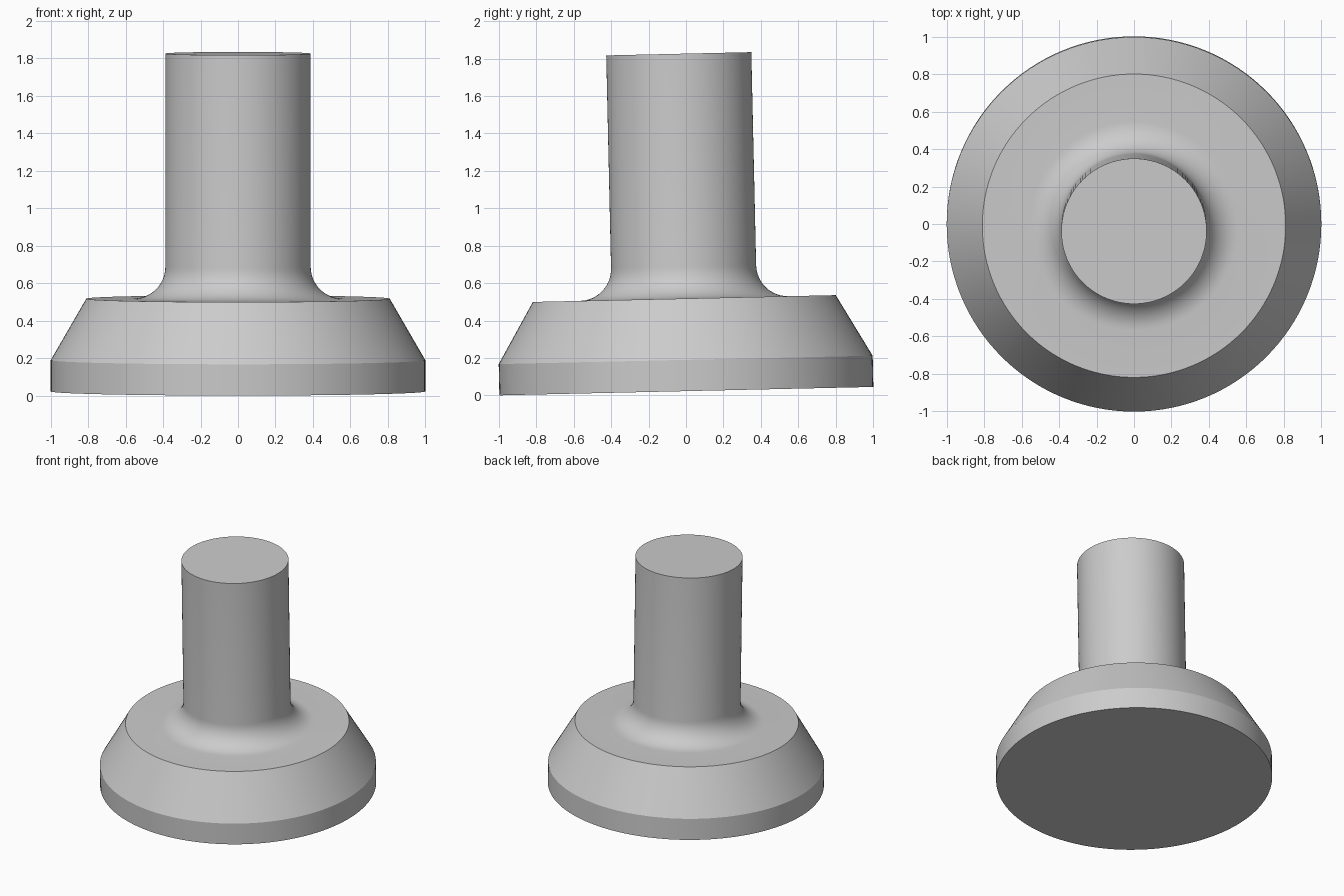
import bpy, bmesh, math

if "Cube" in bpy.data.objects:
    bpy.data.objects.remove(bpy.data.objects["Cube"])

SEGMENTS = 128
TILT = 0.0225          # slight lean towards the front
STEM_R, STEM_TOP = 0.388, 1.804
SHOULDER_Z, FILLET = 0.495, 0.17

# Profile: flat bottom, vertical rim, conical flank, shoulder, fillet, stem
profile = [(1.0, 0.0), (1.0, 0.167), (0.81, SHOULDER_Z)]
for i in range(13):
    a = math.radians(90 * i / 12)
    profile.append((STEM_R + FILLET * (1 - math.sin(a)),
                    SHOULDER_Z + FILLET * (1 - math.cos(a))))
profile.append((STEM_R, STEM_TOP))

# Turn the profile around the axis
bm = bmesh.new()
rings = []
for r, z in profile:
    rings.append([bm.verts.new((r * math.cos(2 * math.pi * k / SEGMENTS),
                                r * math.sin(2 * math.pi * k / SEGMENTS), z))
                  for k in range(SEGMENTS)])
for low, high in zip(rings, rings[1:]):
    for k in range(SEGMENTS):
        n = (k + 1) % SEGMENTS
        bm.faces.new((low[k], low[n], high[n], high[k]))
bm.faces.new(rings[0][::-1])   # underside
bm.faces.new(rings[-1])        # stem end
mesh = bpy.data.meshes.new("flanged_stem")
bm.to_mesh(mesh)
bm.free()

body = bpy.data.objects.new("flanged_stem", mesh)
bpy.context.collection.objects.link(body)
body.rotation_euler.x = TILT
body.location = (0, 0.002, math.sin(TILT))

# Plain grey finish
grey = bpy.data.materials.new("grey")
grey.diffuse_color = (0.6, 0.6, 0.6, 1)
grey.use_nodes = True
grey.node_tree.nodes["Principled BSDF"].inputs["Base Color"].default_value = grey.diffuse_color
mesh.materials.append(grey)

# Smooth curved walls, crisp rims
bpy.context.view_layer.objects.active = body
body.select_set(True)
bpy.ops.object.shade_smooth_by_angle(angle=math.radians(25))
